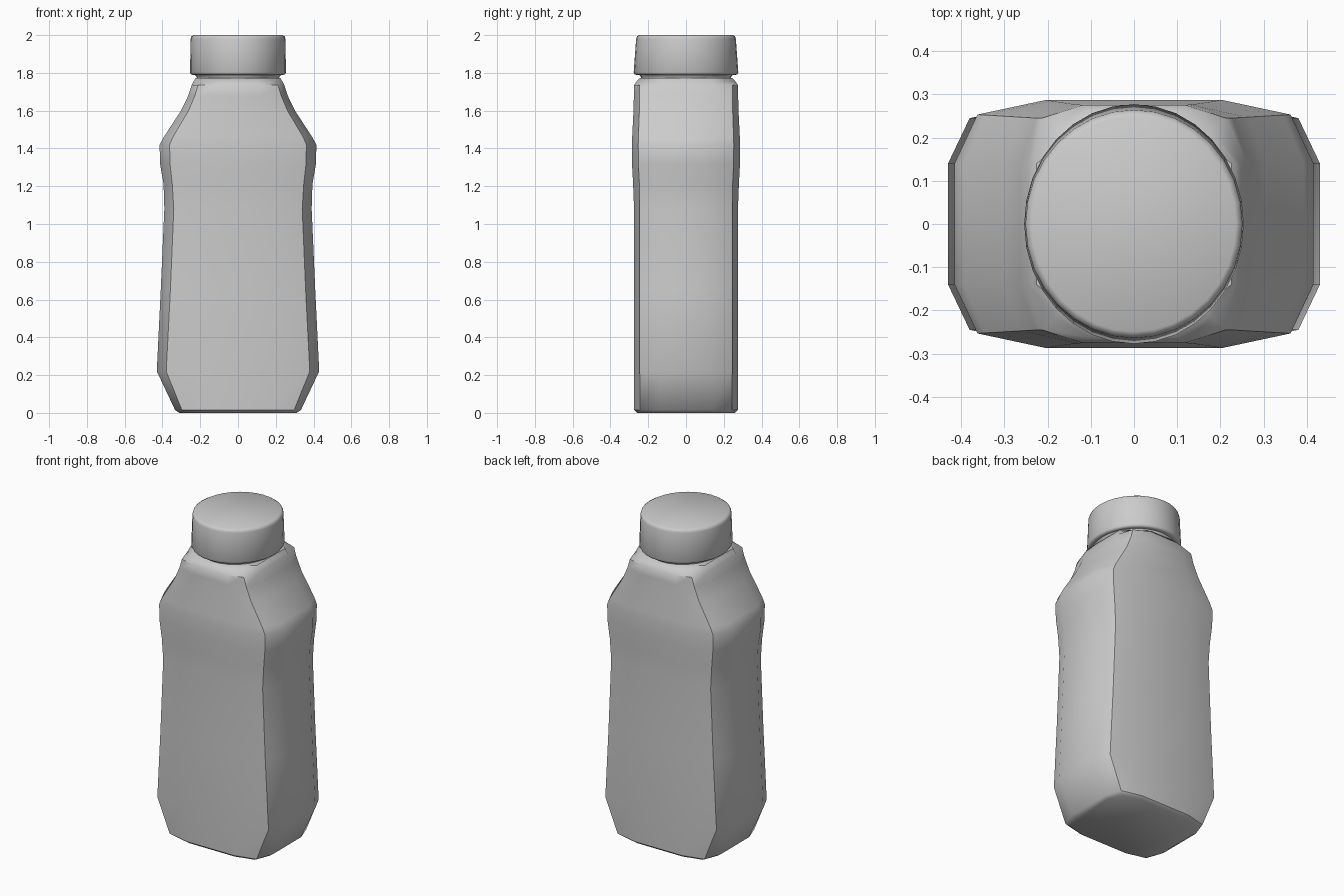
import bpy, bmesh, math

if "Cube" in bpy.data.objects:
    bpy.data.objects.remove(bpy.data.objects["Cube"])


def loft(name, rings, angle):
    """Skin a stack of equal-length point rings and cap both ends."""
    bm = bmesh.new()
    loops = [[bm.verts.new(p) for p in ring] for ring in rings]
    n = len(loops[0])
    for a, b in zip(loops, loops[1:]):
        for i in range(n):
            j = (i + 1) % n
            bm.faces.new((a[i], a[j], b[j], b[i]))
    bm.faces.new(loops[0][::-1])
    bm.faces.new(loops[-1])
    bmesh.ops.recalc_face_normals(bm, faces=bm.faces)
    mesh = bpy.data.meshes.new(name)
    bm.to_mesh(mesh)
    bm.free()
    obj = bpy.data.objects.new(name, mesh)
    bpy.context.collection.objects.link(obj)
    bpy.ops.object.select_all(action='DESELECT')
    obj.select_set(True)
    bpy.context.view_layer.objects.active = obj
    bpy.ops.object.shade_smooth_by_angle(angle=math.radians(angle))
    return obj


def body_ring(z, side_x, corner_x, front_y, corner_y, side_y=0.14):
    """Twelve-sided section with a crisp corner between front and side."""
    q = [(side_x, side_y), (corner_x, corner_y), (corner_x * 0.56, front_y)]
    half = q + [(-x, y) for x, y in reversed(q)]
    return [(x, y, z) for x, y in half + [(-x, -y) for x, y in half]]


def oval_ring(z, rx, ry, n=32):
    return [(rx * math.cos(2 * math.pi * i / n),
             ry * math.sin(2 * math.pi * i / n), z) for i in range(n)]


# Bottle body: pinched base, waist grip, bulging shoulder
body = [
    (0.00, 0.310, 0.275, 0.258, 0.228),
    (0.015, 0.333, 0.297, 0.275, 0.243),
    (0.22, 0.430, 0.380, 0.275, 0.245),
    (0.65, 0.409, 0.358, 0.275, 0.245),
    (1.08, 0.390, 0.340, 0.275, 0.245),
    (1.21, 0.394, 0.348, 0.280, 0.247),
    (1.32, 0.413, 0.360, 0.286, 0.252),
    (1.42, 0.415, 0.362, 0.287, 0.253),
    (1.46, 0.393, 0.345, 0.285, 0.252),
    (1.60, 0.302, 0.262, 0.278, 0.247),
    (1.68, 0.263, 0.228, 0.276, 0.245),
    (1.735, 0.245, 0.212, 0.275, 0.245),
    (1.755, 0.235, 0.180, 0.262, 0.215),
    (1.772, 0.225, 0.158, 0.245, 0.195),
]
loft("bottle_body", [body_ring(*r) for r in body], 38)

# Neck: short waisted oval collar under the cap
neck = [(1.74, 0.230, 0.255), (1.77, 0.217, 0.238),
        (1.78, 0.220, 0.240), (1.80, 0.238, 0.255)]
loft("neck", [oval_ring(*r) for r in neck], 40)

# Cap: slightly tapered oval with softened rims
cap = [(1.79, 0.240, 0.263), (1.793, 0.249, 0.272), (1.803, 0.254, 0.277),
       (1.98, 0.251, 0.264), (1.993, 0.247, 0.260), (2.00, 0.236, 0.249)]
loft("cap", [oval_ring(*r) for r in cap], 50)
